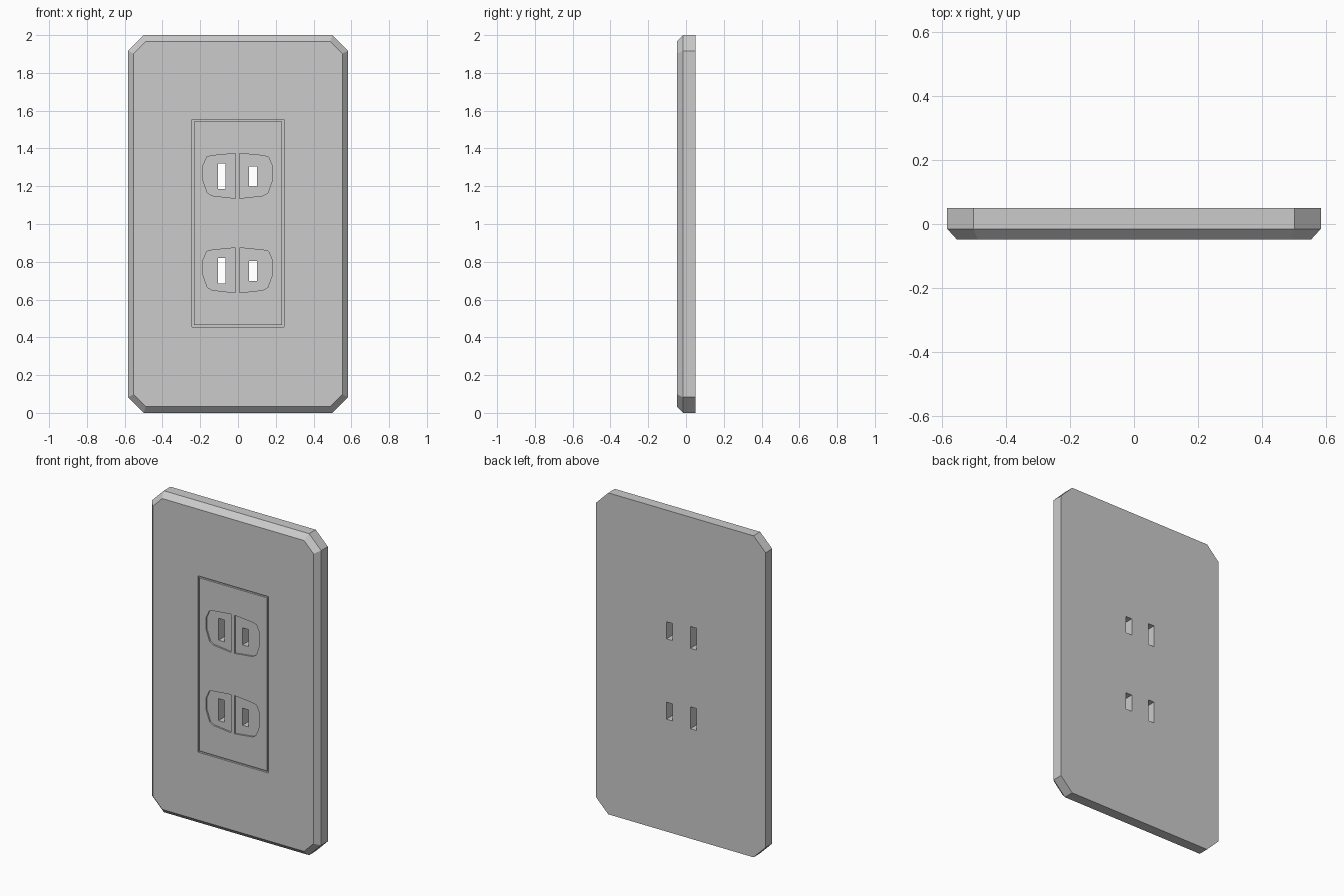
import bpy, bmesh

if "Cube" in bpy.data.objects:
    bpy.data.objects.remove(bpy.data.objects["Cube"])

FRONT, SHOULDER, BACK = -0.048, -0.015, 0.05


def loft(name, rings):
    """Closed solid through a list of (profile, y) rings of equal length."""
    bm = bmesh.new()
    loops = [[bm.verts.new((x, y, z)) for x, z in prof] for prof, y in rings]
    n = len(loops[0])
    for a, b in zip(loops, loops[1:]):
        for i in range(n):
            j = (i + 1) % n
            bm.faces.new((a[i], a[j], b[j], b[i]))
    bm.faces.new(loops[0])
    bm.faces.new(loops[-1])
    bmesh.ops.recalc_face_normals(bm, faces=bm.faces)
    me = bpy.data.meshes.new(name)
    bm.to_mesh(me)
    bm.free()
    ob = bpy.data.objects.new(name, me)
    bpy.context.collection.objects.link(ob)
    return ob


def rect(x0, x1, z0, z1):
    return [(x0, z0), (x1, z0), (x1, z1), (x0, z1)]


def octagon(hx, hz, c):
    """Rectangle with cut corners, centred on z = 1."""
    pts = [(hx - c, -hz), (hx, -hz + c), (hx, hz - c), (hx - c, hz),
           (-hx + c, hz), (-hx, hz - c), (-hx, -hz + c), (-hx + c, -hz)]
    return [(x, z + 1) for x, z in pts]


def cut(target, cutter):
    """Subtract the cutter and remove it."""
    cutter.hide_render = True
    mod = target.modifiers.new("cut", 'BOOLEAN')
    mod.operation, mod.solver, mod.object = 'DIFFERENCE', 'EXACT', cutter
    bpy.context.view_layer.objects.active = target
    bpy.ops.object.modifier_apply(modifier=mod.name)
    bpy.data.objects.remove(cutter)


# Wall plate with clipped corners and a bevelled front edge
plate = loft("wall_plate", [
    (octagon(0.583, 1.0, 0.083), BACK),
    (octagon(0.583, 1.0, 0.083), SHOULDER),
    (octagon(0.553, 0.967, 0.065), FRONT)])

# Thin groove outlining the central insert
groove = loft("groove_cutter", [(rect(-0.243, 0.243, 0.455, 1.552), -0.1),
                                (rect(-0.243, 0.243, 0.455, 1.552), FRONT + 0.012)])
core = loft("groove_core", [(rect(-0.233, 0.233, 0.465, 1.542), -0.2),
                            (rect(-0.233, 0.233, 0.465, 1.542), 0.2)])
cut(groove, core)
cut(plate, groove)

# Two sockets: paired shallow recesses, each with a blade slot through the plate
half = [(0.011, -0.119), (0.135, -0.105), (0.16, -0.09), (0.185, -0.02),
        (0.185, 0.05), (0.163, 0.1), (0.135, 0.107), (0.011, 0.119)]
for zc in (0.755, 1.255):
    for side, x0, x1, h in ((-1, -0.107, -0.065, 0.068), (1, 0.058, 0.1, 0.053)):
        prof = [(side * x - 0.002, zc + z) for x, z in half]
        cut(plate, loft("recess_cutter", [(prof, -0.1), (prof, FRONT + 0.01)]))
        slot = rect(x0, x1, zc - 0.003 - h, zc - 0.003 + h)
        cut(plate, loft("slot_cutter", [(slot, -0.2), (slot, 0.2)]))
